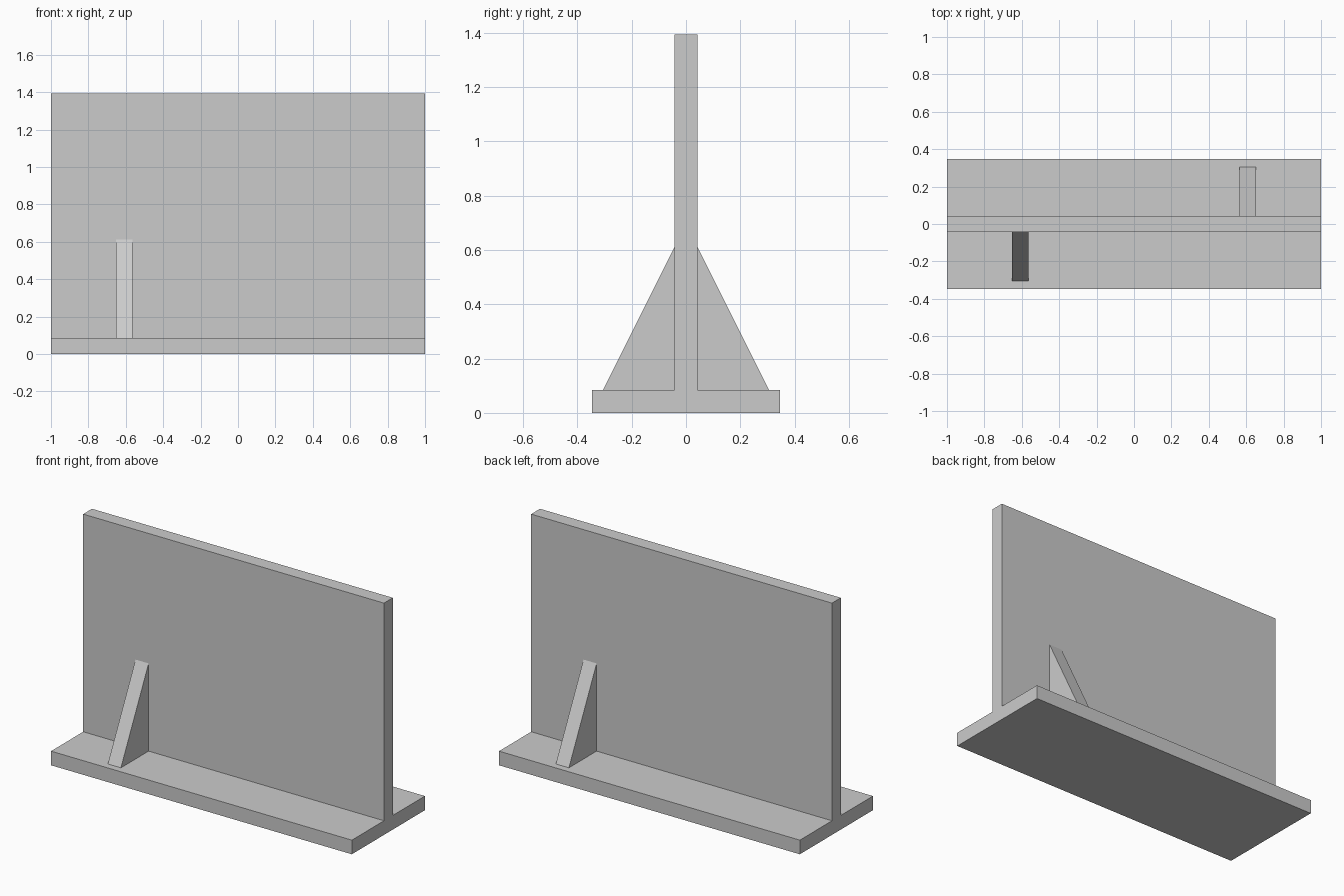
import bpy
import bmesh

cube = bpy.data.objects.get("Cube")
if cube:
    bpy.data.objects.remove(cube, do_unlink=True)

# Single plain grey
grey = bpy.data.materials.new("plain_grey")
grey.use_nodes = True
grey.diffuse_color = (0.6, 0.6, 0.6, 1)
grey.node_tree.nodes["Principled BSDF"].inputs["Base Color"].default_value = (0.6, 0.6, 0.6, 1)

BASE_TOP = 0.085
PANEL_HALF = 0.042


def extrude_along_x(name, profile, x0, x1):
    """Extrude a closed (y, z) profile from x0 to x1."""
    bm = bmesh.new()
    face = bm.faces.new([bm.verts.new((x0, y, z)) for y, z in profile])
    grown = bmesh.ops.extrude_face_region(bm, geom=[face])["geom"]
    verts = [g for g in grown if isinstance(g, bmesh.types.BMVert)]
    bmesh.ops.translate(bm, verts=verts, vec=(x1 - x0, 0, 0))
    bmesh.ops.recalc_face_normals(bm, faces=bm.faces)
    mesh = bpy.data.meshes.new(name)
    bm.to_mesh(mesh)
    bm.free()
    mesh.materials.append(grey)
    obj = bpy.data.objects.new(name, mesh)
    bpy.context.collection.objects.link(obj)
    return obj


# Foot and upright panel share one inverted T profile
half = [(0.347, 0), (0.347, BASE_TOP), (PANEL_HALF, BASE_TOP), (PANEL_HALF, 1.393)]
profile = half + [(-y, z) for y, z in reversed(half)]
extrude_along_x("panel_with_foot", profile, -1, 1)

# Triangular braces, one on each side at opposite ends
for name, side in (("front_brace", -1), ("back_brace", 1)):
    triangle = [(side * PANEL_HALF, BASE_TOP), (side * 0.305, BASE_TOP), (side * PANEL_HALF, 0.612)]
    extrude_along_x(name, triangle, side * 0.565, side * 0.652)
